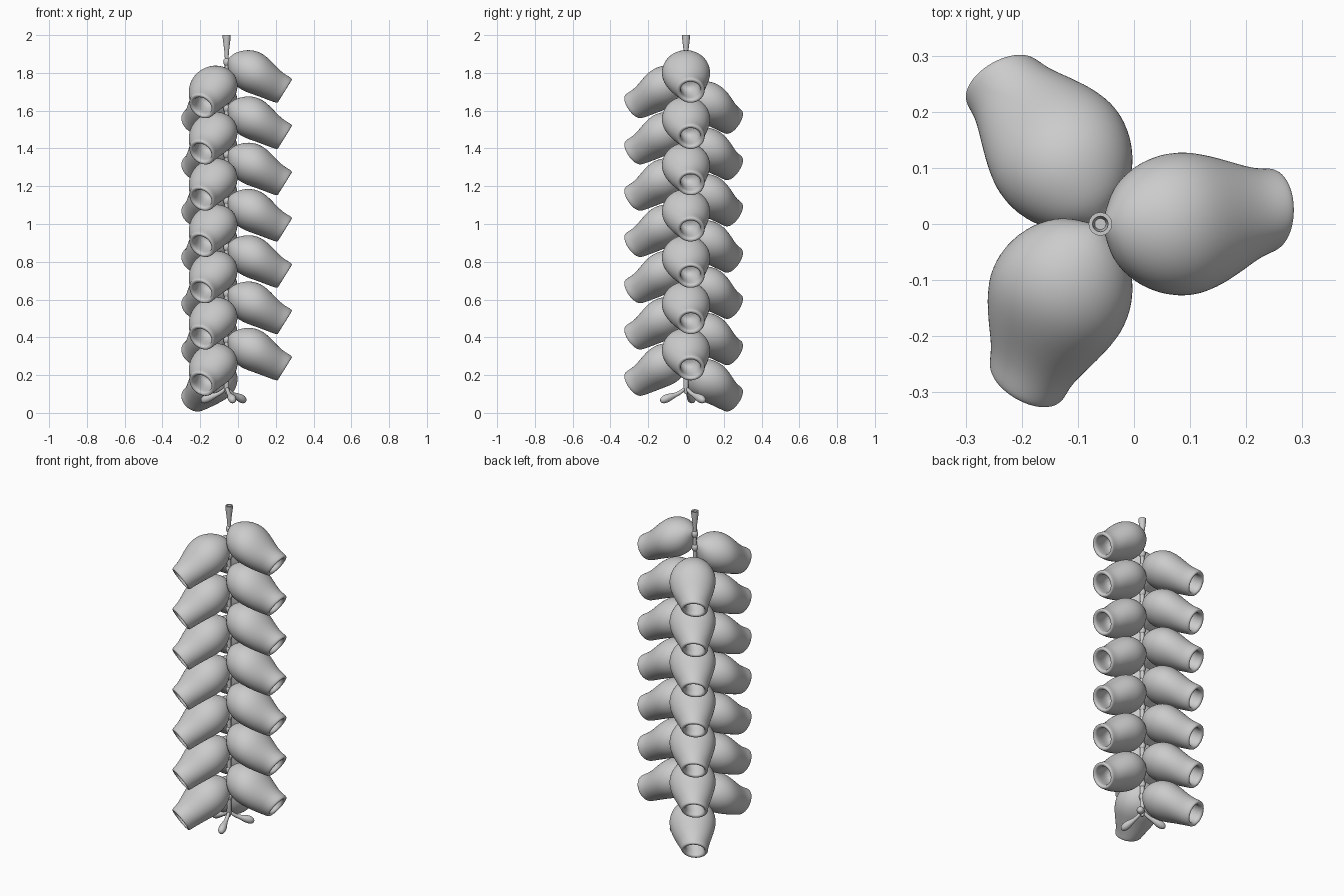
import bpy, bmesh
from math import cos, sin, pi, radians
from mathutils import Vector

if "Cube" in bpy.data.objects:
    bpy.data.objects.remove(bpy.data.objects["Cube"])

STEM_X = -0.06


def loft(name, rings, levels):
    """Skin rings of points, cap both ends, smooth with subdivision."""
    bm = bmesh.new()
    rows = [[bm.verts.new(p) for p in ring] for ring in rings]
    n = len(rows[0])
    for a, b in zip(rows, rows[1:]):
        for i in range(n):
            j = (i + 1) % n
            bm.faces.new((a[i], a[j], b[j], b[i]))
    bm.faces.new(rows[0][::-1])
    bm.faces.new(rows[-1])
    bmesh.ops.recalc_face_normals(bm, faces=bm.faces)
    mesh = bpy.data.meshes.new(name)
    bm.to_mesh(mesh)
    bm.free()
    mesh.shade_smooth()
    ob = bpy.data.objects.new(name, mesh)
    bpy.context.collection.objects.link(ob)
    if levels:
        mod = ob.modifiers.new("smooth", 'SUBSURF')
        mod.levels = mod.render_levels = levels
    return ob


def oval(upper, lower, half_width, side=0.0, n=16):
    """Oval ring spanning an upper and a lower outline point in the xz plane."""
    u, l = Vector((upper[0], 0, upper[1])), Vector((lower[0], 0, lower[1]))
    c, h = (u + l) / 2 + Vector((0, side, 0)), (u - l) / 2
    return [c + h * cos(2 * pi * i / n) + Vector((0, half_width * sin(2 * pi * i / n), 0))
            for i in range(n)]


# Pitcher-shaped bell: upper outline, lower outline, half width, sideways bend
bell = [
    ((-.052, 1.875), (-.055, 1.855), .010, 0),
    ((-.038, 1.890), (-.052, 1.825), .038, 0),
    ((-.010, 1.912), (-.046, 1.780), .078, 0),
    ((.060, 1.928), (-.020, 1.733), .118, 0),
    ((.122, 1.912), (.030, 1.700), .134, 0),
    ((.168, 1.875), (.083, 1.683), .127, 0),
    ((.215, 1.822), (.140, 1.662), .103, .008),
    ((.250, 1.793), (.180, 1.647), .082, .018),
    ((.284, 1.775), (.202, 1.640), .077, .025),
    ((.288, 1.765), (.212, 1.641), .071, .025),
    # hollow mouth
    ((.276, 1.750), (.218, 1.660), .054, .025),
    ((.250, 1.762), (.190, 1.672), .052, .024),
    ((.205, 1.800), (.140, 1.695), .058, .015),
    ((.165, 1.800), (.115, 1.730), .040, .008),
]
rings = [[p - Vector((STEM_X, 0, 0)) for p in oval(*r)] for r in bell]

# Three spiralling columns of seven bells
first = None
for col, (angle, drop) in enumerate(((0, 0), (240, .082), (120, .165))):
    for row in range(7):
        if first is None:
            ob = first = loft("bell", rings, 2)
        else:
            ob = first.copy()
            bpy.context.collection.objects.link(ob)
        ob.name = f"bell_{col + 1}_{row + 1}"
        ob.location = (STEM_X, 0, -drop - .245 * row)
        ob.rotation_euler.z = radians(angle)


def circle(r, z, n=16):
    return [Vector((STEM_X + r * cos(2 * pi * i / n), r * sin(2 * pi * i / n), z))
            for i in range(n)]


# Central stem with flared hollow top
profile = [(.006, .10), (.014, .12), (.012, .2), (.012, 1.6), (.010, 1.88), (.013, 1.92),
           (.021, 1.985), (.021, 2.0), (.014, 2.0), (.010, 1.97)]
stem = loft("stem", [circle(r, z) for r, z in profile], 0)

# Small swollen nodes where the bells join the stem
node = None
for i in range(21):
    if node is None:
        ob = node = loft("stem_node", [circle(r, 1.86 + z) for r, z in
                         ((.011, -.025), (.019, -.008), (.019, .006), (.011, .02))], 1)
    else:
        ob = node.copy()
        bpy.context.collection.objects.link(ob)
    ob.name = f"stem_node_{i + 1}"
    ob.location.z = -.0817 * i

# Three drooping buds at the foot: distance out, height, radius
bud = [(0, .135, .009), (.025, .112, .012), (.05, .098, .011), (.072, .09, .016),
       (.095, .081, .023), (.118, .072, .024), (.135, .064, .016), (.14, .062, .006)]
for i, a in enumerate((45, 165, 285)):
    shape = [oval((d + r * .35, z + r * .94), (d - r * .35, z - r * .94), r, n=10)
             for d, z, r in bud]
    ob = loft(f"foot_bud_{i + 1}", shape, 1)
    ob.location.x = STEM_X
    ob.rotation_euler.z = radians(a)

for ob in bpy.context.collection.objects:
    if ob.name.startswith("stem"):
        ob.select_set(True)
        bpy.context.view_layer.objects.active = ob
bpy.ops.object.shade_smooth_by_angle(angle=radians(50))
